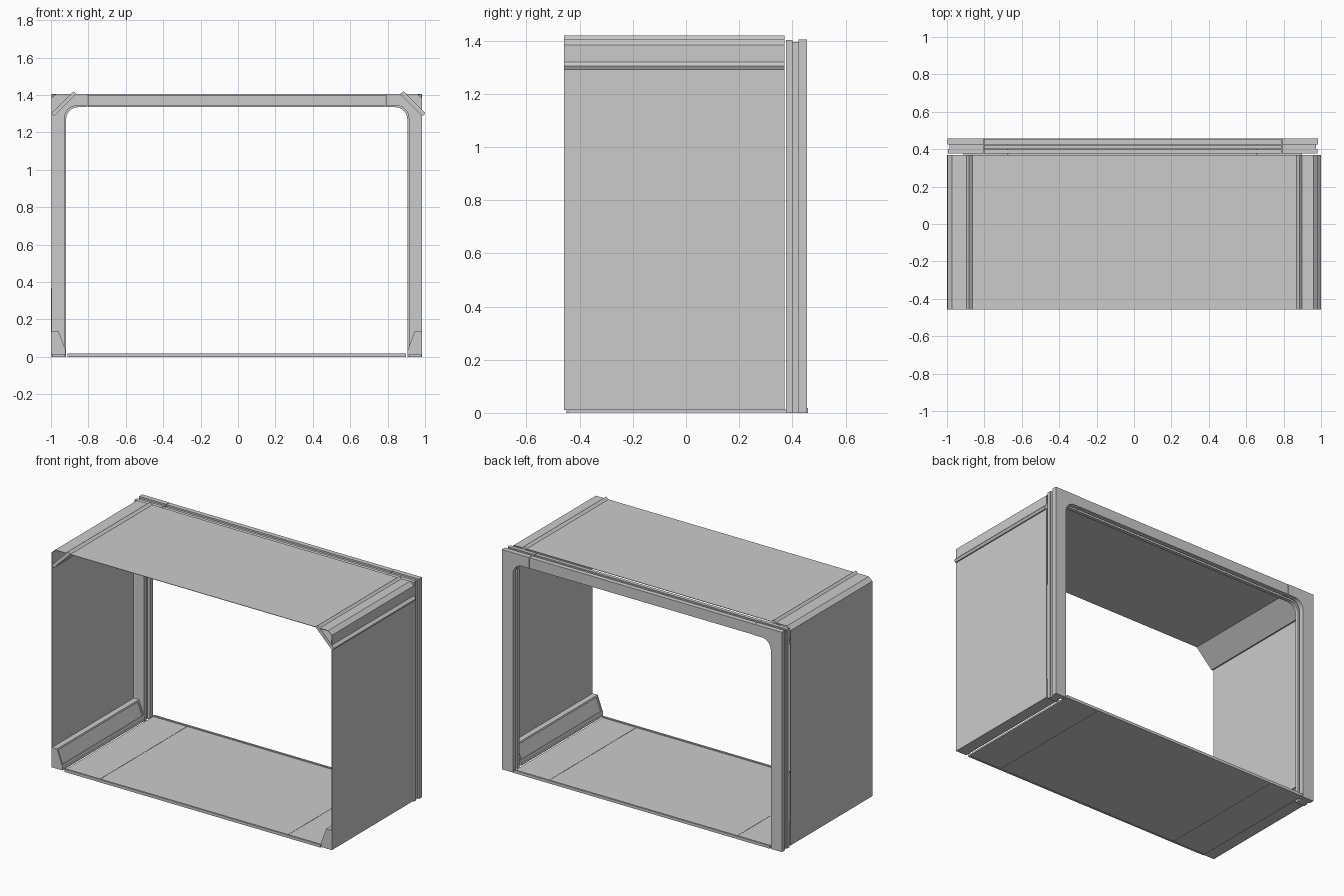
import bpy, bmesh, math

if "Cube" in bpy.data.objects:
    bpy.data.objects.remove(bpy.data.objects["Cube"])

grey = bpy.data.materials.new("light_grey")
grey.use_nodes = True
COLOUR = (0.6, 0.6, 0.6, 1)
grey.diffuse_color = COLOUR
grey.node_tree.nodes["Principled BSDF"].inputs["Base Color"].default_value = COLOUR

CX = -0.007                  # centre line of the walls and frame
FRONT, REAR = -0.458, 0.370  # depth of the corridor shell


def finish(name, bm):
    bmesh.ops.recalc_face_normals(bm, faces=bm.faces)
    mesh = bpy.data.meshes.new(name)
    bm.to_mesh(mesh)
    bm.free()
    mesh.materials.append(grey)
    obj = bpy.data.objects.new(name, mesh)
    bpy.context.collection.objects.link(obj)
    return obj


def prism(name, profile, y0, y1, panel=None):
    """Extrude an x-z outline along y, with an optional sunk panel on one side."""
    bm = bmesh.new()
    rings = [[bm.verts.new((x, y, z)) for x, z in profile] for y in (y0, y1)]
    for ring in rings:
        bm.faces.new(ring)
    n = len(profile)
    sides = []
    for i in range(n):
        j = (i + 1) % n
        sides.append(bm.faces.new((rings[0][i], rings[0][j], rings[1][j], rings[1][i])))
    bmesh.ops.recalc_face_normals(bm, faces=bm.faces)
    if panel is not None:
        bmesh.ops.inset_region(bm, faces=[sides[panel]], thickness=0.014)
        bmesh.ops.inset_region(bm, faces=[sides[panel]], thickness=0.001, depth=-0.008)
    return finish(name, bm)


def box(name, x0, x1, y0, y1, z0, z1):
    return prism(name, [(x0, z0), (x1, z0), (x1, z1), (x0, z1)], y0, y1)


def mirrored(points, side, centre=CX):
    return [(centre + side * x, z) for x, z in points]


# Outer shell: walls, small bevels and roof as one thin sheet
half = [(0.99, 0.01), (0.99, 1.383), (0.965, 1.405)]
outline = mirrored(half, 1) + mirrored(half[::-1], -1)
bm = bmesh.new()
lines = [[bm.verts.new((x, y, z)) for x, z in outline] for y in (FRONT, REAR)]
for i in range(len(outline) - 1):
    bm.faces.new((lines[0][i], lines[0][i + 1], lines[1][i + 1], lines[1][i]))
shell = finish("wall_and_roof_shell", bm)
thin = shell.modifiers.new("thickness", "SOLIDIFY")
thin.thickness = 0.003
thin.offset = 0


# Rear frame: half arches with a rounded inner corner, plus a lintel
def half_arch(outset, inset):
    w, top = 0.99 - outset, 1.405 - outset
    inner, under, r, cut = 0.912 + inset, 1.335 + inset, 0.065, 0.798
    points = [(inner, 0), (w, 0), (w, top), (cut, top), (cut, under)]
    for i in range(9):
        a = math.pi / 2 * (1 - i / 8)
        points.append((inner - r + r * math.cos(a), under - r + r * math.sin(a)))
    return points


LAYERS = [("front", 0.376, 0.400, 0.003, 0.008),
          ("groove", 0.400, 0.424, 0.010, 0.018),
          ("rear", 0.424, 0.456, 0.0, 0.0)]
for layer, y0, y1, outset, inset in LAYERS:
    for label, side in (("left", 1), ("right", -1)):
        prism(f"{label}_frame_{layer}", mirrored(half_arch(outset, inset), side), y0, y1)
    box(f"lintel_{layer}", CX - 0.796, CX + 0.796, y0, y1 - 0.001,
        1.336 + inset, 1.404 - outset)

# Angled corner plates and base skirts on both sides
skirt = [(0.988, 0.01), (0.988, 0.137), (0.952, 0.137), (0.914, 0.035), (0.914, 0.01)]
plate = [(0.992, 1.290), (1.0, 1.305), (0.885, 1.420), (0.868, 1.406), (0.984, 1.290)]
for label, side in (("left", 1), ("right", -1)):
    prism(f"{label}_skirt", mirrored(skirt, side), FRONT, REAR, panel=2)
    prism(f"{label}_corner_plate", mirrored(plate, side, 0.0 if side > 0 else 0.004),
          FRONT, REAR)

# Floor: a wide middle panel between two narrow ones, with thin edge rims
SEAM, EDGE = 0.664, 0.905
box("floor_middle", CX - SEAM, CX + SEAM, -0.448, 0.45, 0.002, 0.012)
for label, side in (("left", 1), ("right", -1)):
    a, b = sorted((CX + side * (SEAM + 0.002), CX + side * EDGE))
    box(f"{label}_floor_panel", a, b, -0.448, 0.45, 0.002, 0.012)
for label, y in (("front", -0.45), ("rear", 0.446)):
    box(f"{label}_floor_rim", CX - EDGE, CX + EDGE, y, y + 0.012, 0, 0.018)
